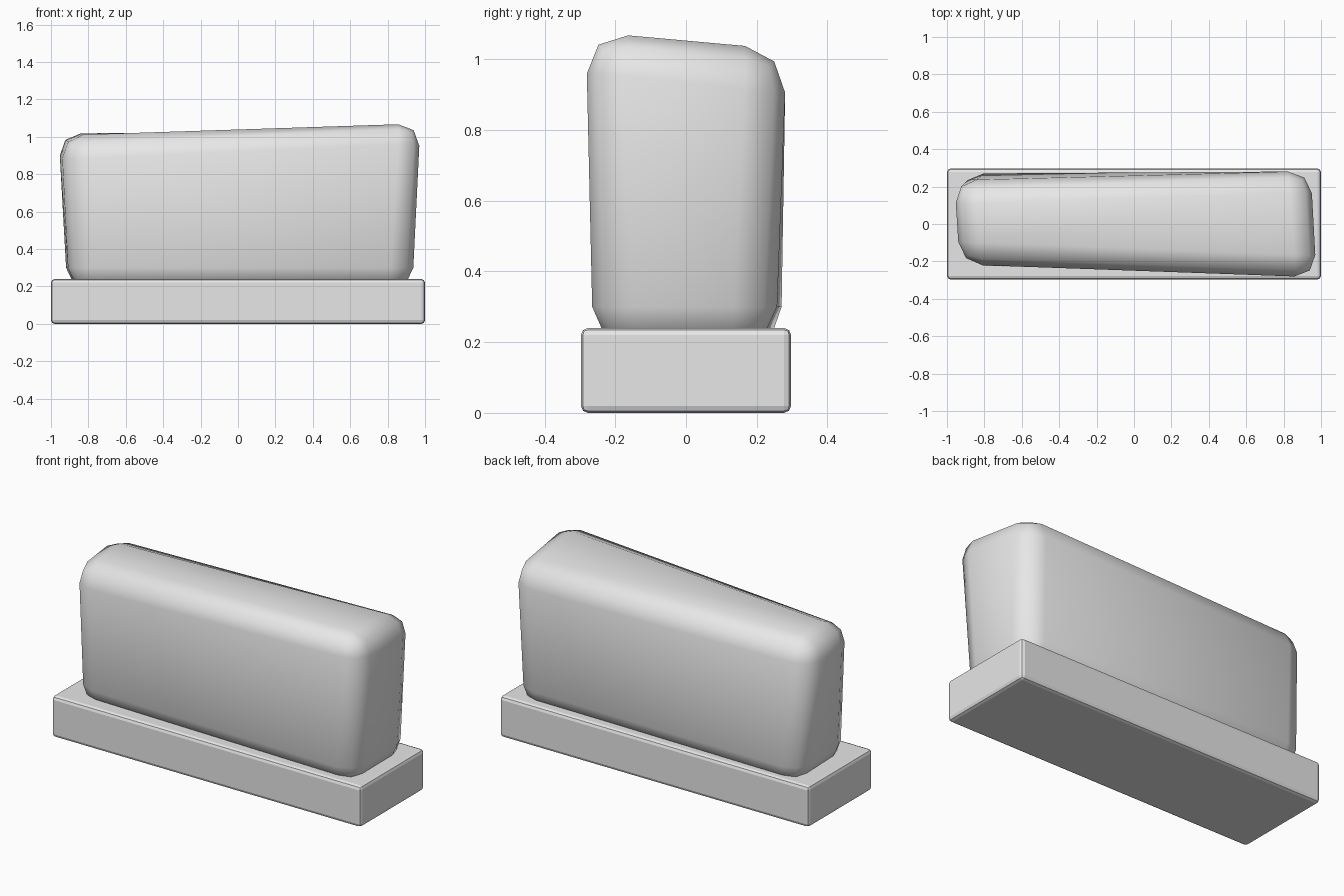
import bpy
import bmesh
from mathutils import Vector

default = bpy.data.objects.get("Cube")
if default:
    bpy.data.objects.remove(default, do_unlink=True)

# Single pale stone colour
stone = bpy.data.materials.new("pale_grey")
stone.use_nodes = True
colour = (0.8, 0.8, 0.8, 1.0)
stone.diffuse_color = colour
stone.node_tree.nodes["Principled BSDF"].inputs["Base Color"].default_value = colour


def rounded_box(name, place, width, segments, smooth):
    """Box whose corners are set by place(right, back, top), with rounded edges."""
    bm = bmesh.new()
    bmesh.ops.create_cube(bm, size=2)
    for v in bm.verts:
        v.co = Vector(place(v.co.x > 0, v.co.y > 0, v.co.z > 0))
    bmesh.ops.bevel(bm, geom=bm.edges[:], offset=width, offset_type='OFFSET',
                    segments=segments, profile=0.5, affect='EDGES')
    for f in bm.faces:
        f.smooth = smooth
    mesh = bpy.data.meshes.new(name)
    bm.to_mesh(mesh)
    bm.free()
    mesh.materials.append(stone)
    obj = bpy.data.objects.new(name, mesh)
    bpy.context.collection.objects.link(obj)
    return obj


# Plinth: crisp slab with narrow softened edges
def plinth_corner(right, back, top):
    return (1.0 if right else -1.0, 0.297 if back else -0.297, 0.24 if top else 0.0)


rounded_box("plinth", plinth_corner, 0.02, 2, False)

# Irregular worn block, keyed by (right, back, top)
block_corners = {
    (False, False, False): (-0.90, -0.222, 0.18),
    (True, False, False): (0.93, -0.265, 0.18),
    (False, True, False): (-0.915, 0.28, 0.18),
    (True, True, False): (0.93, 0.25, 0.18),
    (False, False, True): (-0.935, -0.215, 1.00),
    (True, False, True): (0.985, -0.288, 1.085),
    (False, True, True): (-0.97, 0.225, 1.025),
    (True, True, True): (0.945, 0.29, 1.025),
}
rounded_box("weathered_block", lambda *key: block_corners[key], 0.12, 2, True)
